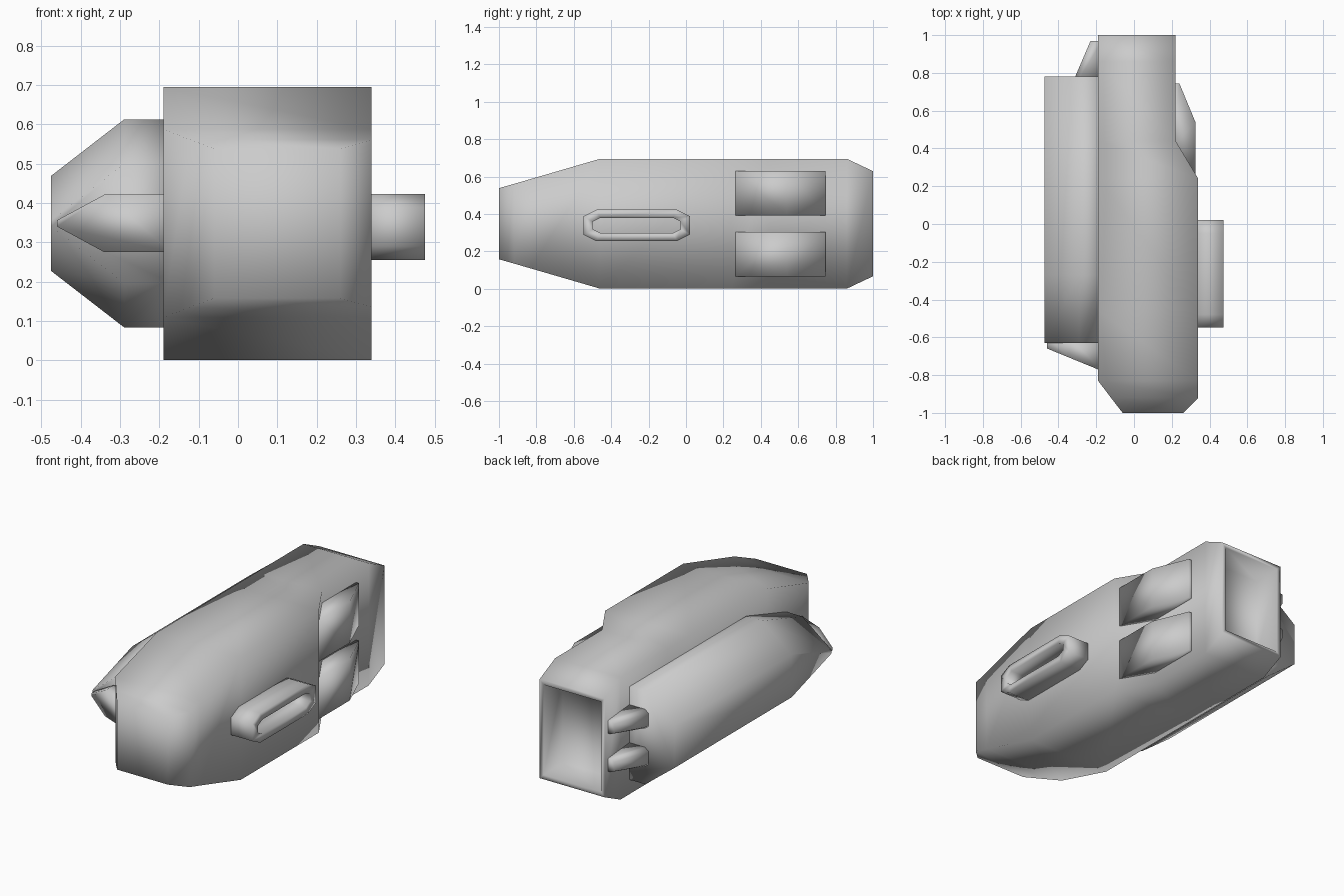
import bpy, bmesh

if "Cube" in bpy.data.objects:
    bpy.data.objects.remove(bpy.data.objects["Cube"])

MID = 0.348  # height of the horizontal symmetry plane


def loft(name, rings, close=False):
    """Skin matching point rings; close=True joins the last ring to the first, otherwise cap both ends."""
    bm = bmesh.new()
    loops = [[bm.verts.new(p) for p in ring] for ring in rings]
    pairs = list(zip(loops, loops[1:]))
    if close:
        pairs.append((loops[-1], loops[0]))
    else:
        bm.faces.new(loops[0])
        bm.faces.new(loops[-1])
    for a, b in pairs:
        for i in range(len(a)):
            j = (i + 1) % len(a)
            bm.faces.new((a[i], a[j], b[j], b[i]))
    bmesh.ops.recalc_face_normals(bm, faces=bm.faces)
    mesh = bpy.data.meshes.new(name)
    bm.to_mesh(mesh)
    bm.free()
    mesh.shade_smooth()
    obj = bpy.data.objects.new(name, mesh)
    bpy.context.collection.objects.link(obj)
    return obj


def rect(y, x0, x1, half):
    return [(x0, y, MID - half), (x1, y, MID - half), (x1, y, MID + half), (x0, y, MID + half)]


# Main housing: rectangular sections from nose to tail, ending in a recessed rear opening
loft("main_housing", [
    rect(-1.0, -0.06, 0.26, 0.19),
    rect(-0.92, -0.122, 0.34, 0.213),
    rect(-0.83, -0.19, 0.34, 0.239),
    rect(-0.46, -0.19, 0.34, 0.347),
    rect(0.24, -0.19, 0.34, 0.347),
    rect(0.44, -0.19, 0.22, 0.347),
    rect(0.86, -0.19, 0.22, 0.347),
    rect(1.0, -0.19, 0.22, 0.281),
    rect(1.0, -0.165, 0.195, 0.256),
    rect(0.85, -0.15, 0.18, 0.24),
])


# Left side pod: chamfered section whose front narrows in height
def pod_ring(y, cut):
    upper = [(-0.17, 0.264 - cut), (-0.29, 0.264 - cut), (-0.475, 0.121 - cut)]
    pts = upper + [(x, -h) for x, h in reversed(upper)]
    return [(x, y, MID + h) for x, h in pts]


loft("side_pod", [pod_ring(0.78, 0), pod_ring(-0.27, 0), pod_ring(-0.63, 0.113)])

# Front spike: pointed plate with a slanted nose
upper = [(-0.17, 0.073), (-0.34, 0.073), (-0.46, 0.008)]
spike = upper + [(x, -h) for x, h in reversed(upper)]
loft("front_spike", [
    [(x, -0.77 - (x + 0.19) * 0.41, MID + h) for x, h in spike],
    [(x, -0.60, MID + h) for x, h in spike],
])


# Rear struts between the pod and the housing
def strut_ring(y, x, half, zc):
    up = [(-0.17, half), (x + 0.025, half), (x, half * 0.7)]
    return [(a, y, zc + h) for a, h in up + [(a, -h) for a, h in reversed(up)]]


for side, sign in (("upper", 1), ("lower", -1)):
    zc = MID + sign * 0.108
    loft(f"rear_strut_{side}", [strut_ring(0.97, -0.23, 0.037, zc),
                                strut_ring(0.76, -0.32, 0.056, zc)])

# Right side hoods: wedge outline extruded in height
hood = [(0.20, 0.745), (0.24, 0.745), (0.325, 0.54), (0.325, 0.26), (0.20, 0.40)]
for side, sign in (("upper", 1), ("lower", -1)):
    loft(f"side_hood_{side}", [[(x, y, MID + sign * h) for x, y in hood]
                               for h in (0.045, 0.282)])


# Right side slotted port: octagonal tube standing out from the housing
def port_ring(x, hy, hz, cy, cz):
    pts = [(hy, hz - cz), (hy - cy, hz), (cy - hy, hz), (-hy, hz - cz)]
    pts += [(-y, -z) for y, z in pts]
    return [(x, -0.264 + y, 0.339 + z) for y, z in pts]


outer, inner = (0.285, 0.084, 0.07, 0.035), (0.235, 0.04, 0.04, 0.02)
loft("side_port", [port_ring(0.32, *outer), port_ring(0.475, *outer),
                   port_ring(0.475, *inner), port_ring(0.32, *inner)], close=True)
